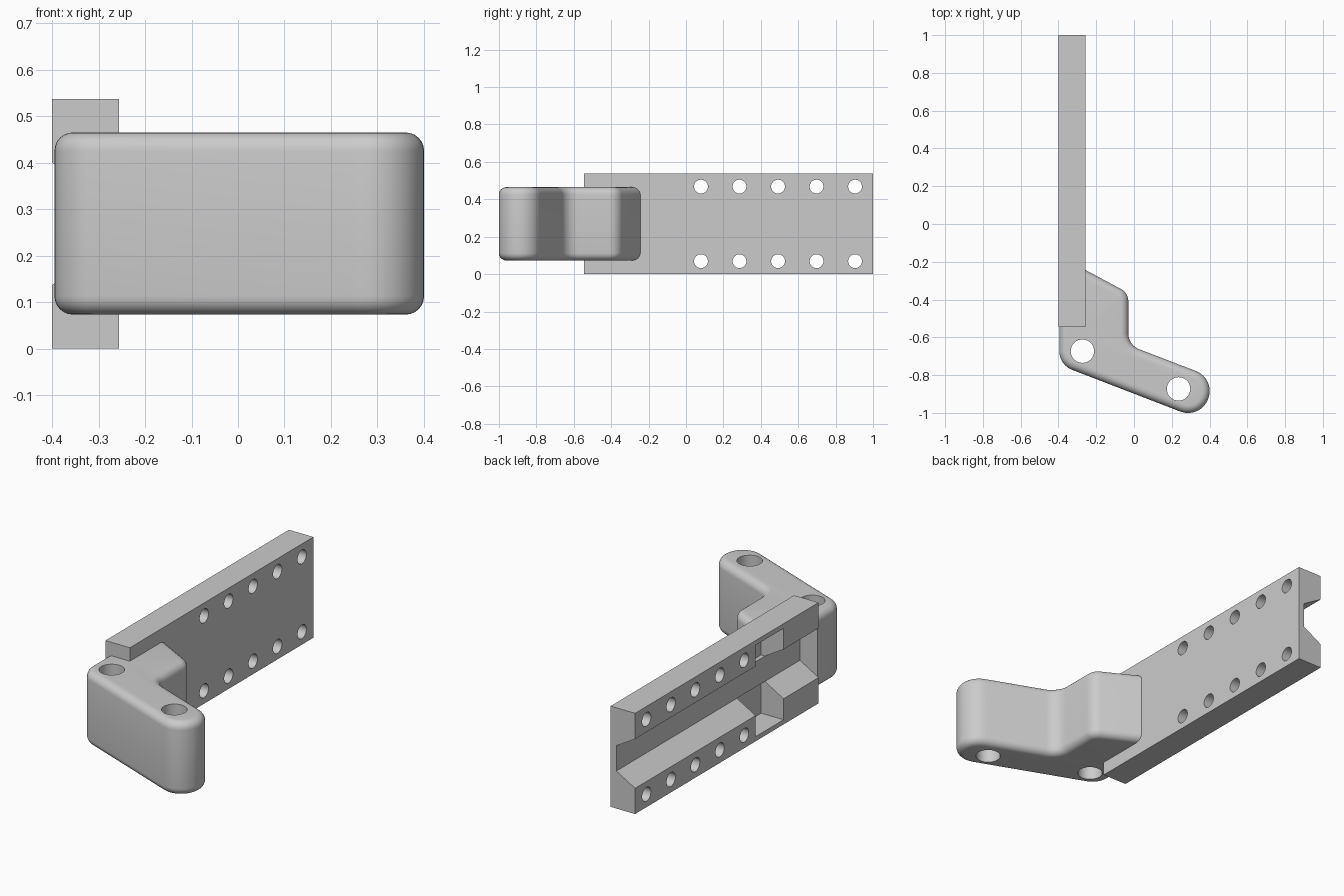
import bpy, bmesh, math
from mathutils import Vector

if "Cube" in bpy.data.objects:
    bpy.data.objects.remove(bpy.data.objects["Cube"])

grey = bpy.data.materials.new("plain grey")
grey.diffuse_color = (0.6, 0.6, 0.6, 1)
grey.use_nodes = True
grey.node_tree.nodes["Principled BSDF"].inputs["Base Color"].default_value = grey.diffuse_color


def loft(name, rings):
    """Closed solid from matching rings of 3D points, capped at both ends."""
    bm = bmesh.new()
    rows = [[bm.verts.new(p) for p in ring] for ring in rings]
    n = len(rows[0])
    bm.faces.new(rows[0][::-1])
    bm.faces.new(rows[-1])
    for lo, hi in zip(rows, rows[1:]):
        for i in range(n):
            j = (i + 1) % n
            bm.faces.new((lo[i], lo[j], hi[j], hi[i]))
    bmesh.ops.recalc_face_normals(bm, faces=bm.faces)
    me = bpy.data.meshes.new(name)
    bm.to_mesh(me)
    bm.free()
    me.materials.append(grey)
    ob = bpy.data.objects.new(name, me)
    bpy.context.collection.objects.link(ob)
    return ob


def box(x0, x1, y0, y1, z0, z1):
    return loft("cutter", [[(x0, y0, z), (x1, y0, z), (x1, y1, z), (x0, y1, z)] for z in (z0, z1)])


def cylinder(center, r, depth, axis):
    bpy.ops.mesh.primitive_cylinder_add(vertices=32, radius=r, depth=depth, location=center,
                                        rotation=(0, math.pi / 2, 0) if axis == 'x' else (0, 0, 0))
    bpy.context.object.data.materials.append(grey)
    return bpy.context.object


def cut(ob, cutter):
    m = ob.modifiers.new("cut", 'BOOLEAN')
    m.operation, m.solver, m.object = 'DIFFERENCE', 'EXACT', cutter
    bpy.context.view_layer.update()
    bpy.context.view_layer.objects.active = ob
    bpy.ops.object.modifier_apply(modifier=m.name)
    bpy.data.objects.remove(cutter, do_unlink=True)


def rounded(corners):
    """Outline with every corner (x, y, radius) replaced by an arc."""
    out, n = [], len(corners)
    for i, (x, y, r) in enumerate(corners):
        p = Vector((x, y))
        if r == 0:
            out.append(p)
            continue
        u = (Vector(corners[i - 1][:2]) - p).normalized()
        w = (Vector(corners[(i + 1) % n][:2]) - p).normalized()
        half = math.acos(u.dot(w)) / 2
        c = p + (u + w).normalized() * (r / math.sin(half))
        a = p + u * (r / math.tan(half)) - c
        b = p + w * (r / math.tan(half)) - c
        sweep = math.atan2(a.x * b.y - a.y * b.x, a.dot(b))
        for k in range(9):
            t = sweep * k / 8
            out.append(c + Vector((a.x * math.cos(t) - a.y * math.sin(t),
                                   a.x * math.sin(t) + a.y * math.cos(t))))
    return out


def inset(pts, d):
    """Move a counter-clockwise outline inward by d with mitred corners."""
    res, n = [], len(pts)
    for i, p in enumerate(pts):
        e0 = (p - pts[i - 1]).normalized()
        e1 = (pts[(i + 1) % n] - p).normalized()
        n0, n1 = Vector((-e0.y, e0.x)), Vector((-e1.y, e1.x))
        res.append(p + (n0 + n1) * (d / (1 + n0.dot(n1))))
    return res


BACK, FACE, END, TOP = -0.40, -0.256, -0.545, 0.537

# Rail with a tapered channel along its back
section = [(FACE, 0), (FACE, TOP), (BACK, TOP), (BACK, 0.40), (-0.29, 0.335),
           (-0.29, 0.20), (BACK, 0.137), (BACK, 0)]
rail = loft("rail", [[(x, y, z) for x, z in section] for y in (END, 1.0)])
# Pockets beside the channel
for z0, z1 in ((0.025, 0.20), (0.335, 0.512)):
    cut(rail, box(BACK - 0.1, -0.268, -0.25, -0.015, z0, z1))
# Two rows of mounting holes
for i in range(5):
    for z in (0.069, 0.468):
        cut(rail, cylinder((-0.33, 0.08 + 0.206 * i, z), 0.037, 0.4, 'x'))

# Angled bracket: rounded outline with soft top and bottom edges
d = Vector((0.933, -0.36))
nrm = Vector((0.36, 0.933))
tip = Vector((0.285, -0.885))
R = 0.115
tip_hi = tip + d * R + nrm * R
tip_lo = tip + d * R - nrm * R
outline = rounded([(-0.395, -0.17, 0), (-0.395, -0.746, 0.105),
                   (tip_lo.x, tip_lo.y, R * 0.98), (tip_hi.x, tip_hi.y, R * 0.98),
                   (-0.03, -0.641, 0.09), (-0.03, -0.365, 0.075)])
Z0, Z1, SOFT = 0.073, 0.465, 0.04
layers = []
for k in range(7):
    t = math.pi / 2 * k / 6
    layers.append((SOFT * (1 - math.sin(t)), SOFT * (1 - math.cos(t))))
layers = [(o, Z0 + h) for o, h in layers] + [(o, Z1 - h) for o, h in reversed(layers)]
bracket = loft("bracket", [[(p.x, p.y, z) for p in inset(outline, o)] for o, z in layers])
# Seat for the rail
cut(bracket, box(-0.6, FACE, END, 0.3, -0.1, 0.7))
# Two vertical bolt holes
for x, y in ((-0.273, -0.673), (0.236, -0.873)):
    cut(bracket, cylinder((x, y, 0.27), 0.062, 1.0, 'z'))

# Smooth the curved faces and keep the edges sharp
for ob in (rail, bracket):
    bpy.ops.object.select_all(action='DESELECT')
    ob.select_set(True)
    bpy.context.view_layer.objects.active = ob
    bpy.ops.object.shade_smooth_by_angle(angle=math.radians(30))
